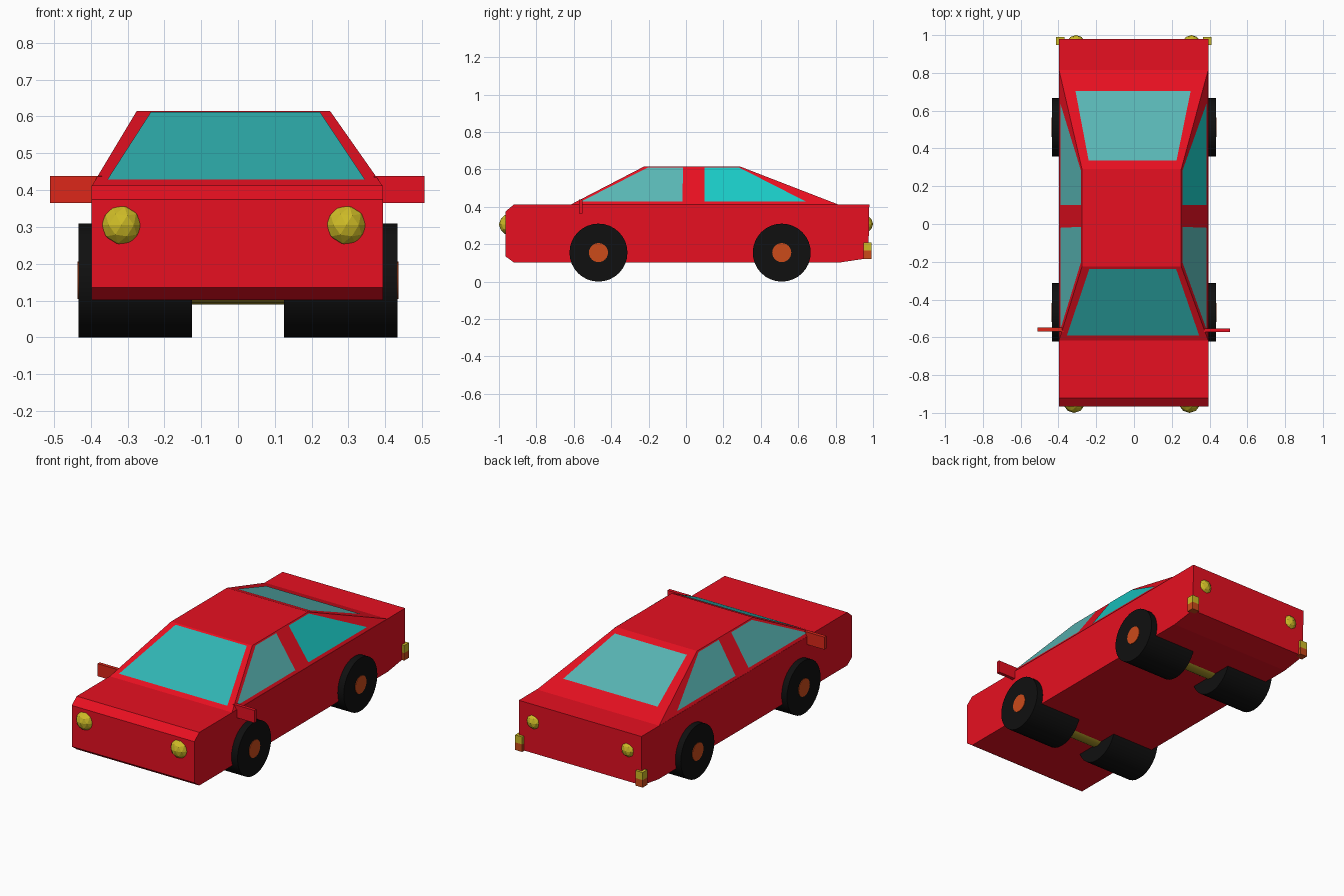
import bpy, bmesh, math
from mathutils import Vector, Matrix

if "Cube" in bpy.data.objects:
    bpy.data.objects.remove(bpy.data.objects["Cube"])


def material(name, r, g, b):
    m = bpy.data.materials.new(name)
    m.diffuse_color = (r, g, b, 1)
    m.use_nodes = True
    m.node_tree.nodes["Principled BSDF"].inputs["Base Color"].default_value = m.diffuse_color
    return m


RED = material("red paint", 0.80, 0.005, 0.015)
ORANGE = material("orange", 0.60, 0.07, 0.01)
MIRROR_RED = material("mirror red", 0.72, 0.02, 0.01)
BLACK = material("rubber", 0.005, 0.005, 0.005)
YELLOW = material("yellow lamp", 0.62, 0.50, 0.02)
AXLE = material("axle", 0.40, 0.30, 0.02)
GLASS = material("glass", 0.10, 0.47, 0.46)
GLASS_BRIGHT = material("bright glass", 0.01, 0.58, 0.55)
GLASS_FRONT = material("windscreen glass", 0.03, 0.46, 0.45)


def finish(name, bm, mat, recalc=True):
    if recalc:
        bmesh.ops.recalc_face_normals(bm, faces=bm.faces)
    me = bpy.data.meshes.new(name)
    bm.to_mesh(me)
    bm.free()
    me.materials.append(mat)
    ob = bpy.data.objects.new(name, me)
    bpy.context.collection.objects.link(ob)
    return ob


def loft(name, ring_a, ring_b, mat):
    bm = bmesh.new()
    a = [bm.verts.new(p) for p in ring_a]
    b = [bm.verts.new(p) for p in ring_b]
    bm.faces.new(a)
    bm.faces.new(b)
    n = len(a)
    for i in range(n):
        j = (i + 1) % n
        bm.faces.new((a[i], a[j], b[j], b[i]))
    return finish(name, bm, mat)


def box(name, lo, hi, mat):
    (x0, y0, z0), (x1, y1, z1) = lo, hi
    rect = [(x0, y0), (x1, y0), (x1, y1), (x0, y1)]
    return loft(name, [(x, y, z0) for x, y in rect], [(x, y, z1) for x, y in rect], mat)


def cylinder_x(name, x0, x1, y, z, r, mat, sides=32):
    bm = bmesh.new()
    m = Matrix.Translation(((x0 + x1) / 2, y, z)) @ Matrix.Rotation(math.pi / 2, 4, 'Y')
    bmesh.ops.create_cone(bm, cap_ends=True, segments=sides, radius1=r, radius2=r,
                          depth=abs(x1 - x0), matrix=m)
    ob = finish(name, bm, mat)
    for p in ob.data.polygons:
        p.use_smooth = len(p.vertices) == 4
    for e in ob.data.edges:
        a, b = (ob.data.vertices[i].co for i in e.vertices)
        e.use_edge_sharp = abs(a.x - b.x) < 1e-5


def lamp(name, x, y, z, r):
    bm = bmesh.new()
    bmesh.ops.create_icosphere(bm, subdivisions=2, radius=r, matrix=Matrix.Translation((x, y, z)))
    finish(name, bm, YELLOW)


def pane(name, pts, mat):
    # Flat window lifted slightly off the cabin
    pts = [Vector(p) for p in pts]
    n = (pts[1] - pts[0]).cross(pts[2] - pts[0]).normalized()
    if n.dot(pts[0] - Vector((0, 0.05, 0.35))) < 0:
        pts.reverse()
        n = -n
    bm = bmesh.new()
    bm.faces.new([bm.verts.new(p + n * 0.003) for p in pts])
    finish(name, bm, mat, recalc=False)


# Lower body
XL, XR = -0.398, 0.394
profile = [(-0.965, 0.135), (-0.92, 0.102), (0.82, 0.102), (0.975, 0.125),
           (0.98, 0.412), (-0.92, 0.412), (-0.965, 0.375)]
loft("body", [(XL, y, z) for y, z in profile], [(XR, y, z) for y, z in profile], RED)

# Cabin
Z0, Z1 = 0.41, 0.615
TL, TR = -0.275, 0.25
F0, F1, R0, R1 = -0.62, -0.225, 0.82, 0.29
loft("cabin", [(XL, F0, Z0), (XR, F0, Z0), (XR, R0, Z0), (XL, R0, Z0)],
     [(TL, F1, Z1), (TR, F1, Z1), (TR, R1, Z1), (TL, R1, Z1)], RED)


def mix(a, b, z):
    return a + (b - a) * (z - Z0) / (Z1 - Z0)


# Windscreen and rear window
lo, hi = 0.426, 0.609
pane("windscreen", [(-0.355, mix(F0, F1, lo), lo), (0.345, mix(F0, F1, lo), lo),
                    (0.223, mix(F0, F1, hi), hi), (-0.237, mix(F0, F1, hi), hi)], GLASS_FRONT)
lo, hi = 0.455, 0.598
pane("rear_window", [(-0.31, mix(R0, R1, lo), lo), (0.30, mix(R0, R1, lo), lo),
                     (0.225, mix(R0, R1, hi), hi), (-0.24, mix(R0, R1, hi), hi)], GLASS)

# Side windows
front_glass = [(-0.56, 0.427), (-0.02, 0.427), (-0.015, 0.608), (-0.205, 0.608)]
rear_glass = [(0.10, 0.427), (0.64, 0.427), (0.285, 0.608), (0.10, 0.608)]
for side, a, b in (("left", XL, TL), ("right", XR, TR)):
    for part, shape in (("front", front_glass), ("rear", rear_glass)):
        mat = GLASS_BRIGHT if (side, part) == ("right", "rear") else GLASS
        pane(f"{side}_{part}_window", [(mix(a, b, z), y, z) for y, z in shape], mat)

# Wheels, hubs and axles
for end, y in (("front", -0.468), ("rear", 0.512)):
    for side, s in (("left", -1), ("right", 1)):
        cylinder_x(f"{end}_{side}_wheel", s * 0.125, s * 0.433, y, 0.155, 0.155, BLACK)
        cylinder_x(f"{end}_{side}_hub", s * 0.40, s * 0.436, y, 0.155, 0.051, ORANGE, 24)
    cylinder_x(f"{end}_axle", -0.2, 0.2, y, 0.155, 0.066, AXLE, 16)

# Wing mirrors
box("right_mirror", (0.37, -0.573, 0.365), (0.507, -0.553, 0.438), RED)
box("left_mirror", (-0.51, -0.569, 0.365), (-0.37, -0.549, 0.438), MIRROR_RED)

# Round lamps and corner lights
for side, x in (("left", -0.317), ("right", 0.294)):
    lamp(f"{side}_headlight", x, -0.942, 0.305, 0.058)
    lamp(f"{side}_tail_lamp", x + 0.01, 0.95, 0.308, 0.05)
for side, x in (("left", -0.391), ("right", 0.387)):
    for part, z, mat in (("upper", 0.166, YELLOW), ("lower", 0.122, ORANGE)):
        box(f"{side}_{part}_corner_light", (x - 0.023, 0.948, z), (x + 0.023, 0.991, z + 0.044), mat)
